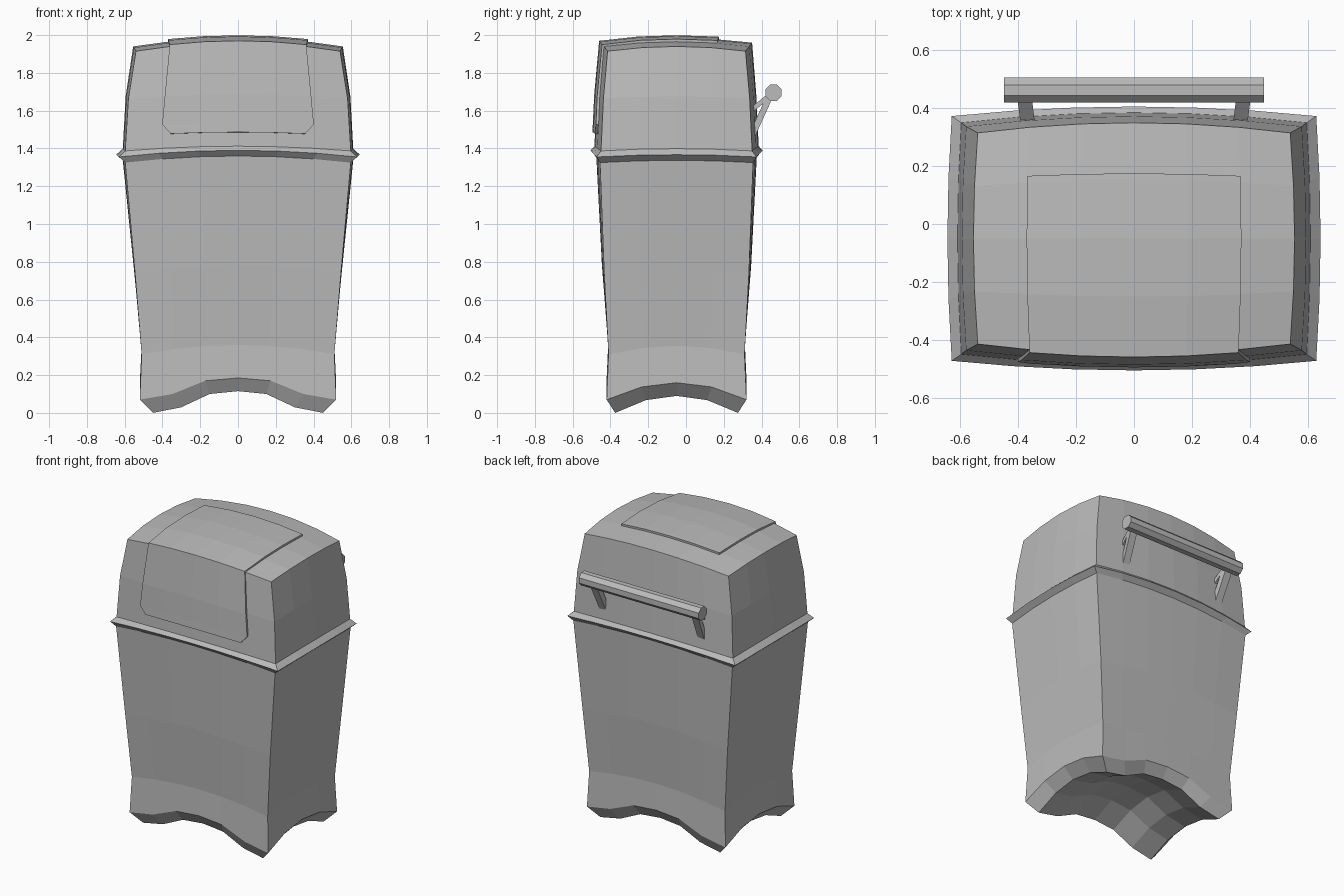
import bpy, bmesh
from math import pi
from mathutils import Vector, Matrix

cube = bpy.data.objects.get("Cube")
if cube:
    bpy.data.objects.remove(cube, do_unlink=True)

grey = bpy.data.materials.new("plain grey")
grey.use_nodes = True
grey.diffuse_color = (0.5, 0.5, 0.5, 1)
grey.node_tree.nodes["Principled BSDF"].inputs["Base Color"].default_value = (0.5, 0.5, 0.5, 1)

YC = -0.05      # centre line of the bin in depth
NX, NY = 6, 4   # segments across width and depth
WAVE = (1, 0.87, 0.26, 0)

# Each level: corner half width, corner half depth, bulge x, bulge y,
# corner height, arch along width, arch along depth
FOOT = (0.45, 0.325, 0, 0, 0, 0.115, 0.09)
SKIRT = (0.52, 0.37, 0, 0, 0.07, 0.115, 0.09)
WAIST = (0.51, 0.36, 0, 0.002, 0.31, 0.05, 0.045)
BELLY = (0.545, 0.383, 0.006, 0.012, 0.74, 0.04, 0.02)
RIM_LOW = (0.597, 0.405, 0.013, 0.02, 1.325, 0.035, 0.012)
RIM_TIP = (0.63, 0.423, 0.015, 0.033, 1.355, 0.035, 0.012)
RIM_TOP = (0.597, 0.40, 0.013, 0.035, 1.387, 0.025, 0.012)
HOOD = (0.58, 0.387, 0.015, 0.035, 1.665, 0.02, 0.01)
CROWN = (0.54, 0.365, 0.015, 0.035, 1.915, 0.045, 0.025)


def point(level, s, t, wavy=False):
    """Point of a bulged, arched rectangle; s and t run from -1 to 1."""
    hx, hy, bx, by, z, ax, ay = level
    fs, ft = 1 - s * s, 1 - t * t
    arch = WAVE[round(abs(s) * 3)] if wavy else fs
    return Vector((s * (hx + bx * ft), YC + t * (hy + by * fs), z + ax * arch + ay * ft))


def blend(a, b, f):
    return tuple(p + (q - p) * f for p, q in zip(a, b))


def finish(name, bm, fix=True):
    if fix:
        bmesh.ops.recalc_face_normals(bm, faces=bm.faces[:])
    mesh = bpy.data.meshes.new(name)
    bm.to_mesh(mesh)
    bm.free()
    mesh.materials.append(grey)
    obj = bpy.data.objects.new(name, mesh)
    bpy.context.collection.objects.link(obj)
    return obj


def shell(name, levels):
    """Stack levels into walls and close both ends with a grid."""
    bm = bmesh.new()
    sx = [2 * i / NX - 1 for i in range(NX + 1)]
    ty = [2 * j / NY - 1 for j in range(NY + 1)]
    loop = [(s, -1) for s in sx[:-1]] + [(1, t) for t in ty[:-1]]
    loop += [(-s, 1) for s in sx[:-1]] + [(-1, -t) for t in ty[:-1]]
    for low, high in zip(levels, levels[1:]):
        for a, b in zip(loop, loop[1:] + loop[:1]):
            corners = ((low, a), (low, b), (high, b), (high, a))
            bm.faces.new([bm.verts.new(point(lv, *p, lv in (FOOT, SKIRT))) for lv, p in corners])
    for lv in (levels[0], levels[-1]):
        for i in range(NX):
            for j in range(NY):
                quad = ((i, j), (i + 1, j), (i + 1, j + 1), (i, j + 1))
                bm.faces.new([bm.verts.new(point(lv, sx[p], ty[q], lv is FOOT)) for p, q in quad])
    bmesh.ops.remove_doubles(bm, verts=bm.verts[:], dist=0.0005)
    return finish(name, bm)


# Bin body with wavy foot, rim and domed hood in one skin
shell("bin_body", [FOOT, SKIRT, WAIST, BELLY, RIM_LOW, RIM_TIP, RIM_TOP, HOOD, CROWN])

# Flap wrapped over the crown and down the front, with clipped lower corners
rows = [(CROWN, t, 1) for t in (0.56, 0.5, 0, -0.5, -1)]
rows += [(HOOD, -1, 1), (blend(RIM_TOP, HOOD, 0.46), -1, 1.02), (blend(RIM_TOP, HOOD, 0.27), -1, 0.9)]
bm = bmesh.new()
grid = [[bm.verts.new(point(lv, w * c / 3, t)) for c in range(-2, 3)] for lv, t, w in rows]
for upper, lower in zip(grid, grid[1:]):
    for c in range(4):
        bm.faces.new((upper[c], lower[c], lower[c + 1], upper[c + 1]))
flap = finish("flap", bm, fix=False)
solid = flap.modifiers.new("thickness", 'SOLIDIFY')
solid.thickness = 0.014
solid.offset = 1

# Handle bar across the back
BAR = Vector((0, 0.463, 1.695))
bm = bmesh.new()
turn = Matrix.Translation(BAR) @ Matrix.Rotation(pi / 2, 4, 'Y') @ Matrix.Rotation(pi / 8, 4, 'Z')
bmesh.ops.create_cone(bm, cap_ends=True, segments=8, radius1=0.047, radius2=0.047, depth=0.9, matrix=turn)
finish("handle_bar", bm)


# Forked brackets joining the bar to the hood
def strut(bm, side, foot_z, thick):
    ends = []
    for x, y, z in ((0.38, BAR.y - 0.015, BAR.z - 0.01), (0.368, 0.355, foot_z)):
        ends.append([bm.verts.new((side * (x + dx), y, z + dz))
                     for dx, dz in ((-0.025, -thick), (0.025, -thick), (0.025, thick), (-0.025, thick))])
    a, b = ends
    bm.faces.new(a)
    bm.faces.new(b)
    for i in range(4):
        j = (i + 1) % 4
        bm.faces.new((a[i], a[j], b[j], b[i]))


for side, name in ((1, "left_bracket"), (-1, "right_bracket")):
    bm = bmesh.new()
    strut(bm, side, 1.48, 0.04)
    strut(bm, side, 1.61, 0.016)
    finish(name, bm)
